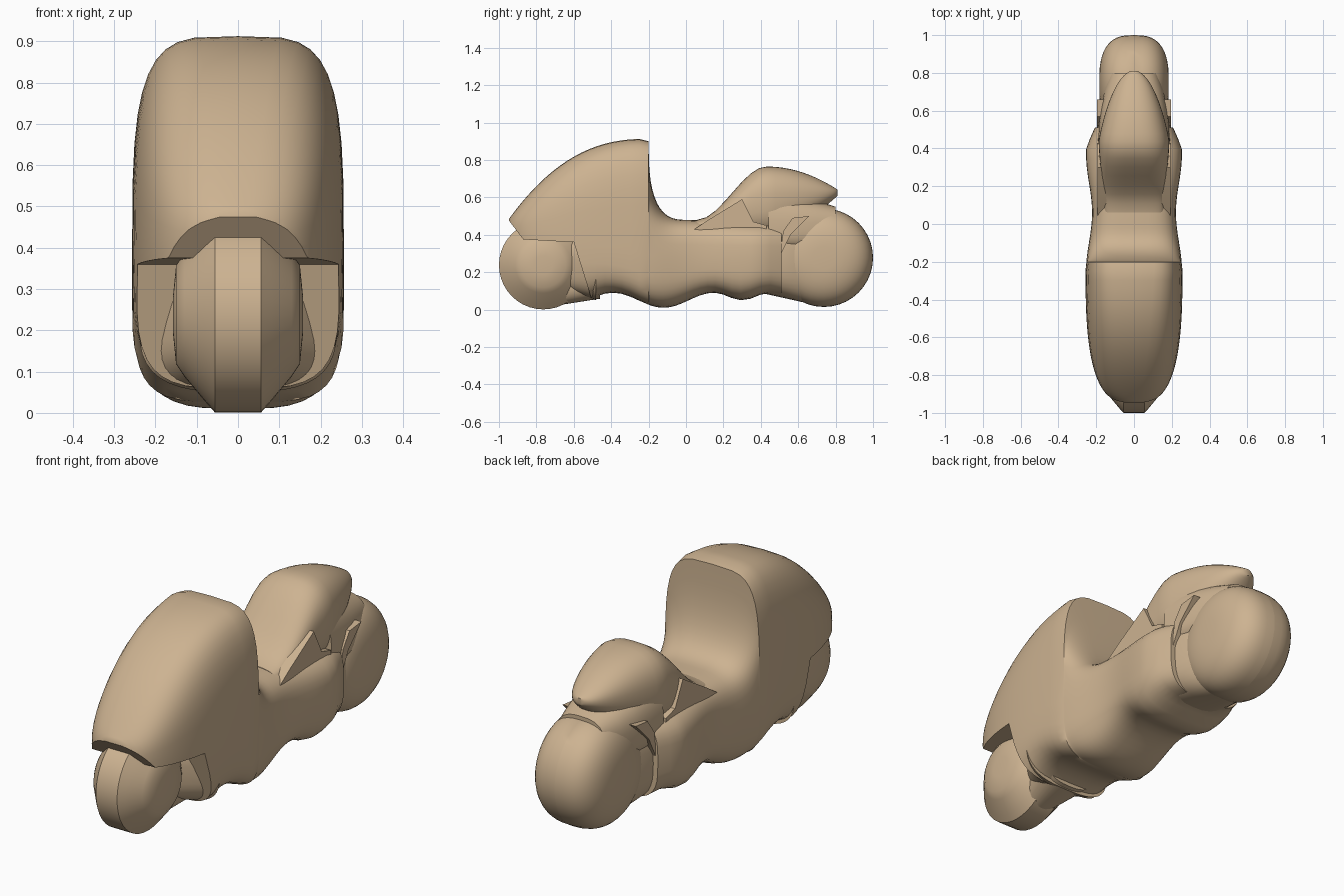
import bpy, bmesh, math

if "Cube" in bpy.data.objects:
    bpy.data.objects.remove(bpy.data.objects["Cube"], do_unlink=True)

TAN = (0.61, 0.45, 0.285, 1)
mat = bpy.data.materials.new("tan clay")
mat.use_nodes = True
mat.diffuse_color = TAN
bsdf = next(n for n in mat.node_tree.nodes if n.type == "BSDF_PRINCIPLED")
bsdf.inputs["Base Color"].default_value = TAN
bsdf.inputs["Roughness"].default_value = 0.8


def smooth(ob, angle):
    bpy.ops.object.select_all(action="DESELECT")
    ob.select_set(True)
    bpy.context.view_layer.objects.active = ob
    bpy.ops.object.shade_smooth_by_angle(angle=math.radians(angle))


def skin(name, rings, angle):
    """Join equal rings of points into one closed, smoothed part."""
    bm = bmesh.new()
    loops = [[bm.verts.new(point) for point in ring] for ring in rings]
    for a, b in zip(loops, loops[1:]):
        for i in range(len(a)):
            bm.faces.new((a[i - 1], a[i], b[i], b[i - 1]))
    bm.faces.new(loops[0])
    bm.faces.new(loops[-1])
    bmesh.ops.recalc_face_normals(bm, faces=bm.faces)
    mesh = bpy.data.meshes.new(name)
    bm.to_mesh(mesh)
    bm.free()
    mesh.materials.append(mat)
    part = bpy.data.objects.new(name, mesh)
    bpy.context.collection.objects.link(part)
    smooth(part, angle)
    return part


def rounded(angle, power):
    """Point on a unit superellipse."""
    def bend(value):
        return math.copysign(abs(value) ** (2 / power), value)
    return bend(math.cos(angle)), bend(math.sin(angle))


def turn(count):
    return [math.tau * i / count for i in range(count)]


def quarter(t, power):
    """Rise from zero to one along a rounded quarter curve."""
    return (1 - (1 - t) ** power) ** (1 / power)


def loft(name, section, stations):
    """Rounded boxes along y; section(y) gives bottom, widest, top, half width, power."""
    rings = []
    for y in stations:
        bottom, middle, top, width, power = section(y)
        ring = []
        for angle in turn(40):
            x, s = rounded(angle, power)
            reach = top - middle if s > 0 else middle - bottom
            ring.append((x * width, y, middle + s * reach))
        rings.append(ring)
    return skin(name, rings, 40)


def wheel(name, y, z, rim_to_hub):
    """Turned about the x axis from (radius, half width) pairs."""
    profile = [(r, -w) for r, w in reversed(rim_to_hub)] + rim_to_hub
    rings = [[(x, y + r * math.cos(a), z + r * math.sin(a)) for a in turn(40)]
             for r, x in profile]
    return skin(name, rings, 32)


def prism(name, outline, inner, outer):
    """Side outline (y, z) extruded across x."""
    return skin(name, [[(x, y, z) for y, z in outline] for x in (inner, outer)], 20)


# Main body: rounded nose, tall fairing, seat dip and wavy hull
NOSE, SCREEN, SEAT, END = -0.95, -0.2, 0, 0.51


def belly(y):
    if y < 0.15:
        return 0.05 - 0.04 * math.cos(math.tau * (y + 0.12) / 0.54)
    return 0.07 + 0.02 * math.cos(math.tau * (y - 0.15) / 0.3)


def body_section(y):
    if y <= SCREEN:
        u = (y - NOSE) / (SCREEN - NOSE)
        top = 0.48 + 0.433 * (1 - (1 - u) ** 2.4)
        return belly(y), 0.42 - 0.12 * u, top, 0.257 * quarter(u, 3), 2.4 + 1.9 * u
    t = min(1, (y - SCREEN) / (SEAT - SCREEN))
    height = 1 - quarter(t, 2.8)
    top = 0.48 + 0.42 * height - 0.04 * max(0, y)
    width = 0.238 + 0.016 * math.cos(math.tau * (y + 0.25) / 0.62)
    width -= 0.3 * max(0, y - 0.4)
    return belly(y), 0.28 + 0.02 * height, top, width, 3.4 + 0.9 * height


STEPS = 24
fairing = [NOSE + (SCREEN - NOSE) * (i / STEPS) ** 1.6 for i in range(1, STEPS + 1)]
hull = [SCREEN + (END - SCREEN) * (i / STEPS) ** 2 for i in range(1, STEPS + 1)]
body = loft("body", body_section, fairing + hull)

# Front wheel arch carved out of the body
arch = prism("arch_cutter", [(-1.1, 0.52), (-0.95, 0.48), (-0.87, 0.375), (-0.6, 0.36),
                             (-0.5, 0.04), (-0.5, -0.2), (-1.1, -0.2)], -0.5, 0.5)
arch.hide_render = True
cut = body.modifiers.new("arch", "BOOLEAN")
cut.operation, cut.object, cut.solver = "DIFFERENCE", arch, "EXACT"
bpy.context.view_layer.objects.active = body
bpy.ops.object.modifier_apply(modifier=cut.name)
bpy.data.objects.remove(arch, do_unlink=True)
smooth(body, 40)

# Wheels: a flat tread with domed discs in front, a fat rounded one behind
wheel("front_wheel", -0.763, 0.238, [(0.237, 0.056), (0.21, 0.08), (0.15, 0.13),
                                     (0.12, 0.15), (0.05, 0.157)])
fat = [rounded(math.pi / 2 * i / 12, 2.8) for i in range(12)]
wheel("rear_wheel", 0.737, 0.277, [(0.263 * r, 0.185 * w) for r, w in fat])


# Fillers joining the wheels to the hull and the tail
def front_keel(y):
    t = (y + 0.78) / 0.32
    return 0.008 + 0.05 * t, 0.1 + 0.08 * t, 0.25 + 0.1 * t, 0.05 + 0.1 * t, 2.5


def fork_cowl(y):
    t = (y + 0.64) / 0.16
    return 0.1 - 0.05 * t, 0.22, 0.38, 0.1 + 0.14 * t, 3


def rear_keel(y):
    t = (y - 0.42) / 0.3
    return 0.085 - 0.067 * t, 0.26, 0.45 + 0.09 * t, 0.19 - 0.07 * t * t, 2.8


def rear_fender(y):
    t = (y - 0.44) / 0.36
    return 0.3, 0.42, 0.66 - 0.11 * t, 0.19 - 0.06 * t * t, 2.8


loft("front_keel", front_keel, [-0.78, -0.65, -0.46])
loft("fork_cowl", fork_cowl, [-0.64, -0.56, -0.48])
loft("rear_keel", rear_keel, [0.42, 0.52, 0.62, 0.72])
loft("rear_fender", rear_fender, [0.44, 0.53, 0.62, 0.71, 0.8])


# Humped tail rising from the seat and tapering to a rounded tip
FOOT, HUMP, TIP = 0.06, 0.43, 0.812


def tail_section(y):
    w = min(1, (y - FOOT) / (HUMP - FOOT))
    v = max(0, (y - HUMP) / (TIP - HUMP))
    rise = w * w * (3 - 2 * w)
    top = 0.48 + 0.285 * rise - 0.125 * v * v
    bottom = 0.38 + 0.23 * v ** 1.5
    width = (0.16 + 0.028 * w) * math.sqrt(1 - v ** 1.2)
    return bottom, (bottom + top) / 2, top, width, 3 - 0.4 * w - 0.5 * v


loft("tail", tail_section,
     [FOOT + (TIP - FOOT) * math.sin(math.pi / 2 * i / STEPS) for i in range(STEPS)])

# Side panels under the tail and small rear brackets, mirrored
for side, s in (("left", 1), ("right", -1)):
    prism(side + "_side_panel", [(0, 0.4), (0.12, 0.48), (0.3, 0.59), (0.36, 0.47),
                                 (0.43, 0.45), (0.43, 0.39)], s * 0.13, s * 0.194)
    prism(side + "_rear_bracket", [(0.5, 0.28), (0.52, 0.42), (0.57, 0.49), (0.66, 0.5),
                                   (0.56, 0.4)], s * 0.1, s * 0.195)
